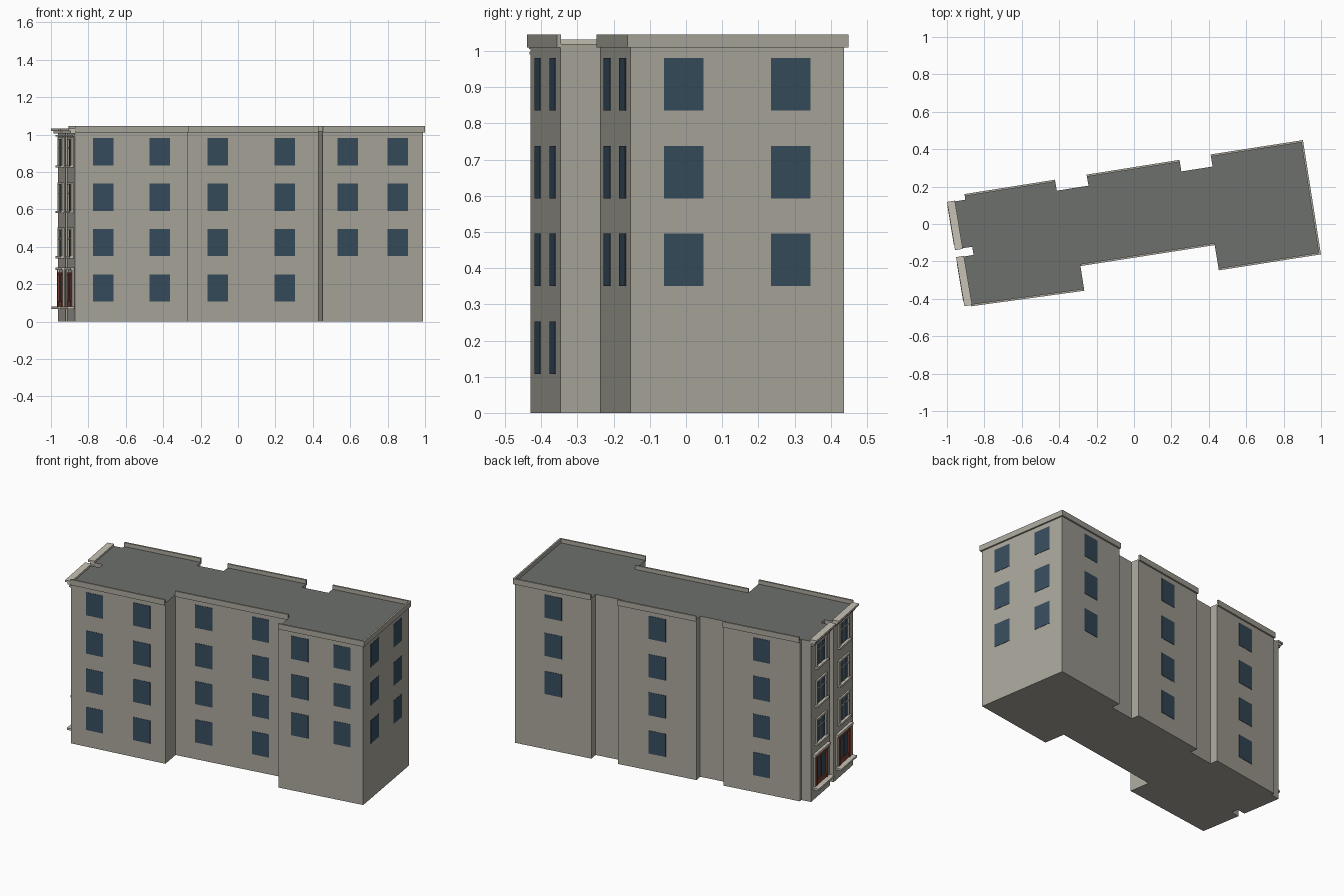
import bpy, bmesh
from mathutils import Vector

if "Cube" in bpy.data.objects:
    bpy.data.objects.remove(bpy.data.objects["Cube"])

# Materials
def mat(name, r, g, b):
    m = bpy.data.materials.new(name)
    m.diffuse_color = (r, g, b, 1)
    m.use_nodes = True
    m.node_tree.nodes["Principled BSDF"].inputs["Base Color"].default_value = m.diffuse_color
    return m

WALL = mat("wall_stone", 0.40, 0.385, 0.33)
ROOF = mat("roof_grey", 0.15, 0.16, 0.145)
GLASS = mat("window_glass", 0.038, 0.073, 0.11)
TRIM = mat("pale_trim", 0.58, 0.54, 0.46)
WOOD = mat("red_wood", 0.22, 0.055, 0.03)

# Footprint, counter-clockwise from the front left corner
FOOT = [(-0.872, -0.43), (-0.267, -0.347), (-0.288, -0.215), (0.43, -0.103),
        (0.452, -0.238), (0.988, -0.154), (0.895, 0.437), (0.411, 0.362),
        (0.42, 0.307), (0.253, 0.281), (0.245, 0.333), (-0.252, 0.254),
        (-0.243, 0.205), (-0.413, 0.178), (-0.421, 0.227), (-0.905, 0.15),
        (-0.902, 0.13), (-0.963, 0.12), (-0.922, -0.13), (-0.865, -0.122),
        (-0.858, -0.165), (-0.915, -0.175)]
ROOF_Z = 1.02
parts = {}

def finish(name, bm, mats):
    me = bpy.data.meshes.new(name)
    bmesh.ops.recalc_face_normals(bm, faces=bm.faces)
    bm.to_mesh(me)
    bm.free()
    for m in mats:
        me.materials.append(m)
    bpy.context.collection.objects.link(bpy.data.objects.new(name, me))

def wall(i):
    """Start, unit direction, outward normal and length of wall i."""
    p, q = Vector(FOOT[i]), Vector(FOOT[(i + 1) % len(FOOT)])
    d = (q - p).normalized()
    return p, d, Vector((d.y, -d.x)), (q - p).length

def box(name, m, i, s0, s1, z0, z1, d0, d1):
    """Box on wall i: s along the wall, z up, d outward; collected by part name."""
    bm = parts.setdefault(name, (bmesh.new(), m))[0]
    p, d, n, _ = wall(i)
    v = [bm.verts.new((*(p + d * s + n * o), z))
         for z in (z0, z1) for s, o in ((s0, d0), (s1, d0), (s1, d1), (s0, d1))]
    for f in ((0, 1, 2, 3), (4, 5, 6, 7), (0, 1, 5, 4),
              (1, 2, 6, 5), (2, 3, 7, 6), (3, 0, 4, 7)):
        bm.faces.new([v[k] for k in f])

# Main body with the roof on its top face
bm = bmesh.new()
base = bm.faces.new([bm.verts.new((x, y, 0)) for x, y in FOOT])
top = bmesh.ops.extrude_face_region(bm, geom=[base], use_keep_orig=True)["geom"]
bmesh.ops.translate(bm, verts=[g for g in top if isinstance(g, bmesh.types.BMVert)],
                    vec=(0, 0, ROOF_Z))
for g in top:
    if isinstance(g, bmesh.types.BMFace):
        g.material_index = 1
finish("building_body", bm, [WALL, ROOF])

# Plain windows and parapets: wall -> (window fractions, first floor with windows)
FLOORS = (0.107, 0.35, 0.592, 0.835)
PLAIN = {0: ((0.25, 0.75), 0), 2: ((0.25, 0.75), 0), 4: ((0.25, 0.75), 1),
         5: ((0.25, 0.75), 1), 6: ((0.5,), 1), 10: ((0.5,), 0), 14: ((0.5,), 0)}
for i, (fracs, first) in PLAIN.items():
    L = wall(i)[3]
    ext = 0.01 if i == 5 else 0
    box("parapet", WALL, i, -ext, L + ext, 1.01, 1.045, -0.001, 0.01)
    for f in fracs:
        for z in FLOORS[first:]:
            box("plain_windows", GLASS, i, L * f - 0.055, L * f + 0.055,
                z, z + 0.146, -0.001, 0.002)

# Decorated end facade, two bays
for i in (17, 21):
    L = wall(i)[3]
    c = L / 2
    # Stepped cornice and string course above the ground floor
    box("cornice", TRIM, i, -0.004, L + 0.004, 1.02, 1.032, -0.006, 0.036)
    box("cornice", TRIM, i, 0, L, 1.005, 1.02, -0.001, 0.024)
    box("cornice", TRIM, i, 0, L, 0.99, 0.998, -0.001, 0.014)
    box("string_course", TRIM, i, c - 0.10, c + 0.10, 0.275, 0.29, -0.001, 0.018)
    # Ground floor opening: red wooden posts, panel, head and broad sill
    for s in (-1, 1):
        a = c + s * 0.067
        box("ground_frames", WOOD, i, a - 0.009, a + 0.009, 0.082, 0.262, -0.001, 0.012)
        b = c + s * 0.086
        box("ground_pilasters", TRIM, i, b - 0.009, b + 0.009, 0.082, 0.275, -0.001, 0.009)
    box("ground_frames", WOOD, i, c - 0.058, c + 0.058, 0.25, 0.262, -0.001, 0.01)
    box("ground_frames", WOOD, i, c - 0.058, c + 0.058, 0.082, 0.11, -0.001, 0.008)
    box("ground_frames", WOOD, i, c - 0.004, c + 0.004, 0.11, 0.25, -0.001, 0.007)
    box("facade_glass", GLASS, i, c - 0.058, c + 0.058, 0.11, 0.25, -0.001, 0.002)
    box("broad_sills", TRIM, i, c - 0.105, c + 0.105, 0.068, 0.08, -0.001, 0.038)
    # Upper windows: glass, glazing bars, surround, sill and hood
    for z in FLOORS[1:]:
        t = z + 0.14
        box("facade_glass", GLASS, i, c - 0.055, c + 0.055, z, t, -0.001, 0.002)
        for s in (-1, 1):
            a = c + s * 0.063
            box("window_surrounds", TRIM, i, a - 0.008, a + 0.008, z, t, -0.001, 0.01)
        box("window_surrounds", TRIM, i, c - 0.071, c + 0.071, t, t + 0.012, -0.001, 0.01)
        box("glazing_bars", TRIM, i, c - 0.003, c + 0.003, z, t, -0.001, 0.005)
        box("glazing_bars", TRIM, i, c - 0.055, c + 0.055, z + 0.09, z + 0.096, -0.001, 0.006)
        box("window_sills", TRIM, i, c - 0.078, c + 0.078, z - 0.012, z, -0.001, 0.02)

for name, (bm, m) in parts.items():
    finish(name, bm, [m])
